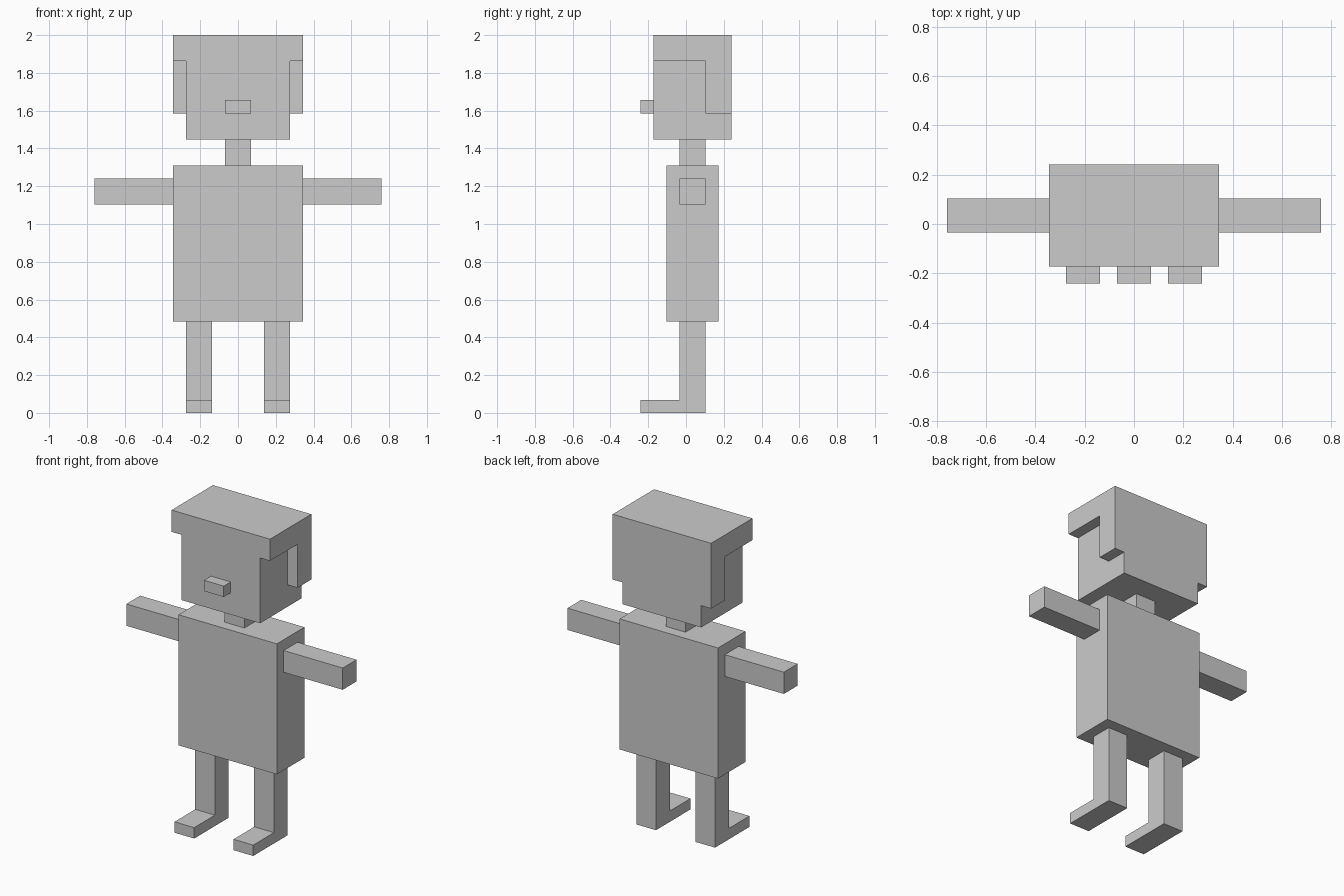
import bpy
import bmesh

if "Cube" in bpy.data.objects:
    bpy.data.objects.remove(bpy.data.objects["Cube"])

U = 2 / 29  # one block: the figure is 29 blocks tall

grey = bpy.data.materials.new("light_grey")
grey.diffuse_color = (0.6, 0.6, 0.6, 1)
grey.use_nodes = True
grey.node_tree.nodes["Principled BSDF"].inputs["Base Color"].default_value = grey.diffuse_color


def extrude_profile(name, x0, x1, profile):
    """Extrude a (y, z) outline, given in blocks, from x0 to x1."""
    bm = bmesh.new()
    face = bm.faces.new([bm.verts.new((x0 * U, y * U, z * U)) for y, z in profile])
    new = bmesh.ops.extrude_face_region(bm, geom=[face])["geom"]
    bmesh.ops.translate(bm, vec=((x1 - x0) * U, 0, 0),
                        verts=[v for v in new if isinstance(v, bmesh.types.BMVert)])
    bmesh.ops.recalc_face_normals(bm, faces=bm.faces)
    mesh = bpy.data.meshes.new(name)
    bm.to_mesh(mesh)
    bm.free()
    mesh.materials.append(grey)
    obj = bpy.data.objects.new(name, mesh)
    bpy.context.collection.objects.link(obj)
    return obj


def box(name, x0, x1, y0, y1, z0, z1):
    return extrude_profile(name, x0, x1, [(y0, z0), (y1, z0), (y1, z1), (y0, z1)])


def mirror(obj):
    obj.modifiers.new("mirror_x", "MIRROR").use_mirror_merge = False


# Body and head
box("torso", -5, 5, -1.5, 2.5, 7, 19)
box("neck", -1, 1, -0.5, 1.5, 19, 21)
box("head", -4, 4, -2.5, 3.5, 21, 29)
box("nose", -1, 1, -3.5, -2.5, 23, 24)

# Hair overhang on both sides: brim along the top, dropping down at the back
mirror(extrude_profile("side_hair", 4, 5, [
    (-2.5, 27), (1.5, 27), (1.5, 23), (3.5, 23), (3.5, 29), (-2.5, 29)]))

# Outstretched arms
mirror(box("arm", 5, 11, -0.5, 1.5, 16, 18))

# Legs with feet pointing forward
mirror(extrude_profile("leg", 2, 4, [
    (-3.5, 0), (1.5, 0), (1.5, 7), (-0.5, 7), (-0.5, 1), (-3.5, 1)]))
